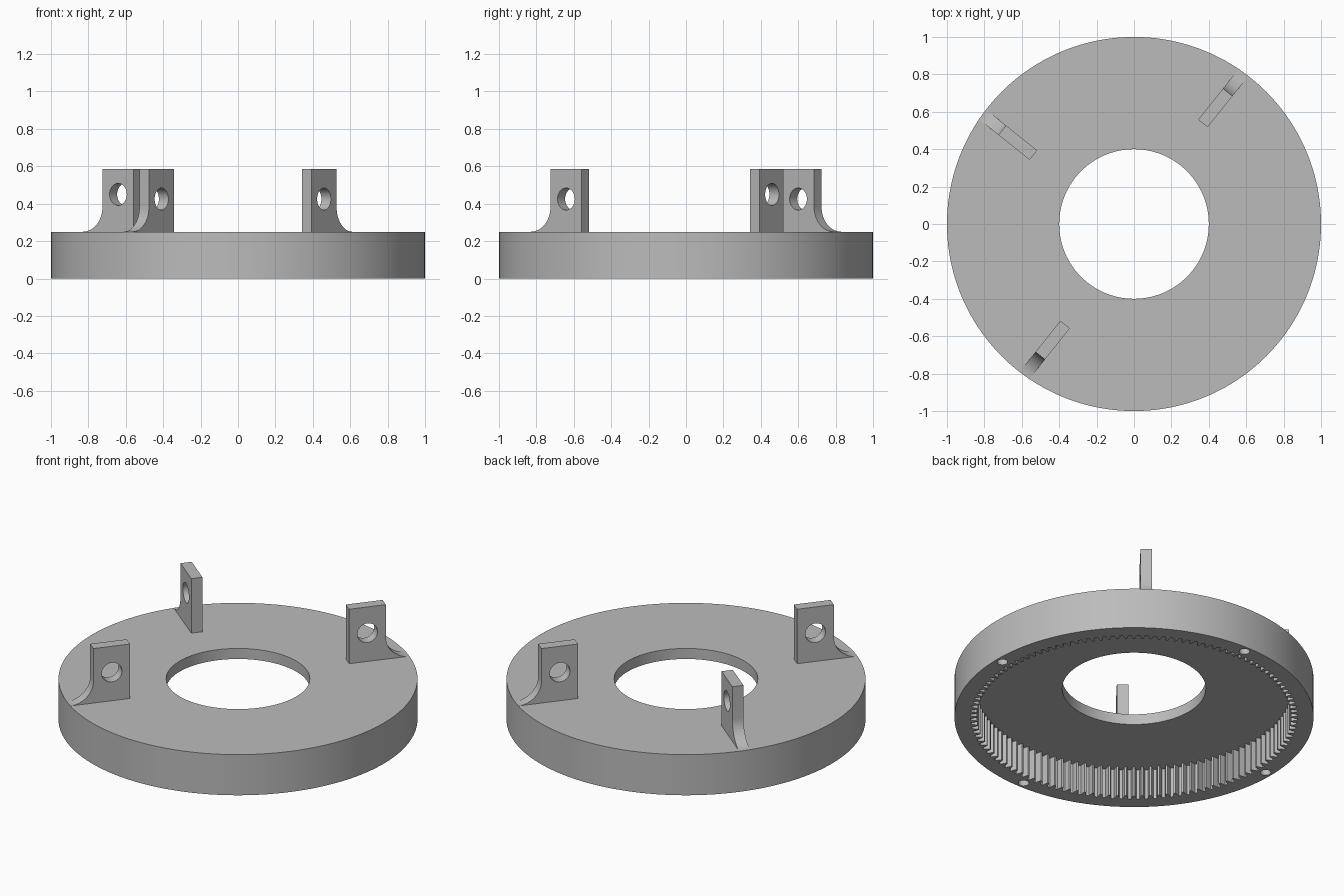
import bpy, bmesh
from math import sin, cos, pi, radians
from mathutils import Matrix

if "Cube" in bpy.data.objects:
    bpy.data.objects.remove(bpy.data.objects["Cube"])

HEIGHT, FLOOR = 0.25, 0.185
TEETH, ROOT, TIP = 120, 0.91, 0.875
TAB_ANGLE = radians(51.4)

grey = bpy.data.materials.new("plain grey")
grey.use_nodes = True
colour = (0.5, 0.5, 0.5, 1)
grey.diffuse_color = colour
grey.node_tree.nodes["Principled BSDF"].inputs["Base Color"].default_value = colour


def prism(name, outline, low, high):
    """Extrude a flat outline along z."""
    bm = bmesh.new()
    face = bm.faces.new([bm.verts.new((x, y, low)) for x, y in outline])
    new = bmesh.ops.extrude_face_region(bm, geom=[face])["geom"]
    verts = [v for v in new if isinstance(v, bmesh.types.BMVert)]
    bmesh.ops.translate(bm, verts=verts, vec=(0, 0, high - low))
    bmesh.ops.recalc_face_normals(bm, faces=bm.faces)
    mesh = bpy.data.meshes.new(name)
    bm.to_mesh(mesh)
    bm.free()
    mesh.materials.append(grey)
    obj = bpy.data.objects.new(name, mesh)
    bpy.context.collection.objects.link(obj)
    return obj


def circle(radius, count, x=0, y=0):
    return [(x + radius * cos(2 * pi * i / count),
             y + radius * sin(2 * pi * i / count)) for i in range(count)]


def cut(obj, cutters):
    """Subtract the cutters, bake the result and discard them."""
    for cutter in cutters:
        mod = obj.modifiers.new("cut", "BOOLEAN")
        mod.operation, mod.solver, mod.object = "DIFFERENCE", "EXACT", cutter
    bpy.context.view_layer.update()
    graph = bpy.context.evaluated_depsgraph_get()
    mesh = bpy.data.meshes.new_from_object(obj.evaluated_get(graph))
    obj.modifiers.clear()
    obj.data = mesh
    for cutter in cutters:
        bpy.data.objects.remove(cutter)


def smooth(obj):
    bpy.ops.object.select_all(action="DESELECT")
    obj.select_set(True)
    bpy.context.view_layer.objects.active = obj
    bpy.ops.object.shade_smooth_by_angle(angle=radians(25))


# Ring housing with a toothed recess underneath
gear = []
for i in range(TEETH):
    for share, radius in ((0.0, ROOT), (0.36, ROOT), (0.56, TIP), (0.8, TIP)):
        a = 2 * pi * (i + share) / TEETH
        gear.append((radius * cos(a), radius * sin(a)))
housing = prism("ring_housing", circle(1, 160), 0, HEIGHT)
cutters = [prism("recess_cutter", gear, -0.1, FLOOR),
           prism("bore_cutter", circle(0.4, 96), -0.2, 0.5)]

# Four screw holes in the underside of the rim
for x, y in ((1, 0), (0, 1), (-1, 0), (0, -1)):
    cutters.append(prism("screw_cutter", circle(0.03, 24, 0.957 * x, 0.957 * y), -0.1, 0.15))
cut(housing, cutters)
smooth(housing)

# Three upright tabs, each with a filleted foot and a cross hole
INNER, OUTER, TOP, FILLET = 0.65, 0.863, 0.585, 0.135
fillet = [(OUTER + FILLET * (1 - cos(t)), HEIGHT + FILLET * (1 - sin(t)))
          for t in (i * pi / 24 for i in range(13))]
profile = [(INNER, HEIGHT), (INNER, TOP), (OUTER, TOP)] + fillet
for i, (name, hole_z) in enumerate((("back_tab", 0.425), ("side_tab", 0.45), ("front_tab", 0.425))):
    tab = prism(name, profile, -0.08, -0.015)
    cut(tab, [prism("hole_cutter", circle(0.059, 40, 0.756, hole_z), -0.2, 0.2)])
    turn = Matrix.Rotation(TAB_ANGLE + i * pi / 2, 4, "Z")
    tab.data.transform(turn @ Matrix.Rotation(pi / 2, 4, "X"))
    smooth(tab)
